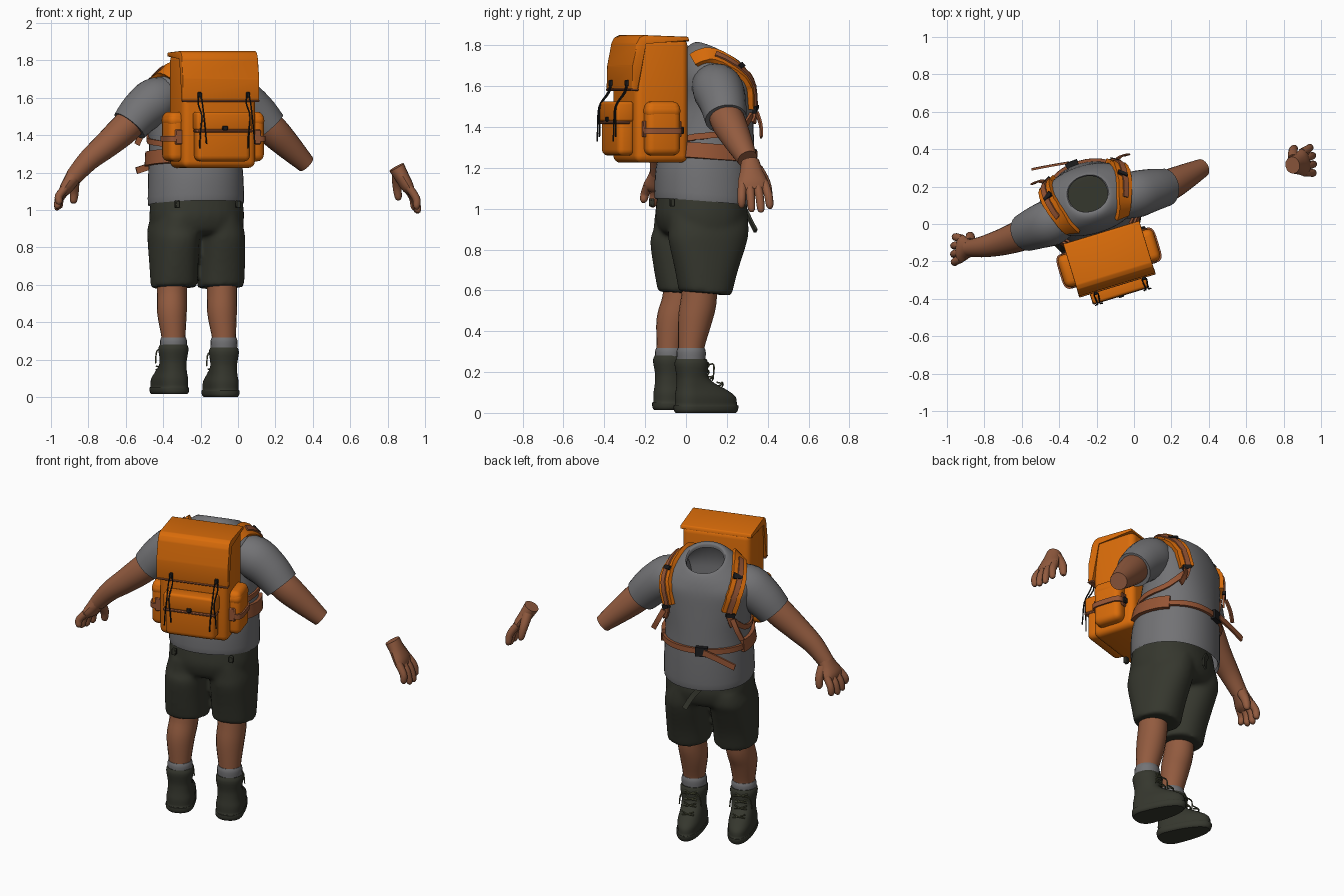
import bpy, bmesh, math
from mathutils import Vector, Matrix
from mathutils.bvhtree import BVHTree

if "Cube" in bpy.data.objects:
    bpy.data.objects.remove(bpy.data.objects["Cube"])

# Body frame: u = wearer's right-left, v = forward, turned 17 degrees
M = Matrix.Translation((-0.225, 0.09, 0)) @ Matrix.Rotation(math.radians(17), 4, 'Z')
MI = M.inverted()


def mat(name, r, g, b):
    m = bpy.data.materials.new(name)
    m.diffuse_color = (r, g, b, 1)
    m.use_nodes = True
    m.node_tree.nodes["Principled BSDF"].inputs["Base Color"].default_value = m.diffuse_color
    return m


ORANGE = mat("orange fabric", 0.70, 0.15, 0.003)
GREY = mat("grey cloth", 0.17, 0.17, 0.178)
SKIN = mat("skin", 0.29, 0.105, 0.05)
GREEN = mat("dark olive", 0.036, 0.038, 0.027)
BROWN = mat("brown strap", 0.30, 0.09, 0.035)
BLACK = mat("black plastic", 0.012, 0.012, 0.013)
LACE = mat("lace olive", 0.09, 0.095, 0.05)


def finish(name, bm, material, world=False):
    bmesh.ops.recalc_face_normals(bm, faces=bm.faces)
    if not world:
        bm.transform(M)
    me = bpy.data.meshes.new(name)
    bm.to_mesh(me)
    bm.free()
    me.materials.append(material)
    o = bpy.data.objects.new(name, me)
    bpy.context.collection.objects.link(o)
    return o


def smooth(rows, n=4):
    # Catmull-Rom interpolation of equal-length tuples
    out = []
    for i in range(len(rows) - 1):
        p0, p1, p2, p3 = rows[max(i - 1, 0)], rows[i], rows[i + 1], rows[min(i + 2, len(rows) - 1)]
        for k in range(n):
            t = k / n
            out.append(tuple(0.5 * (2 * b + (c - a) * t + (2 * a - 5 * b + 4 * c - d) * t * t
                       + (3 * b - a - 3 * c + d) * t ** 3) for a, b, c, d in zip(p0, p1, p2, p3)))
    return out + [tuple(rows[-1])]


def add_loft(bm, rings, caps=(True, True)):
    vs = [[bm.verts.new(p) for p in r] for r in rings]
    n = len(vs[0])
    for a, b in zip(vs, vs[1:]):
        for i in range(n):
            j = (i + 1) % n
            bm.faces.new((a[i], a[j], b[j], b[i]))
    if caps[0]:
        bm.faces.new(vs[0][::-1])
    if caps[1]:
        bm.faces.new(vs[-1])


def hring(cu, cv, z, a, back, front, k=0, e=2.0, n=32):
    # horizontal rounded ring; k tilts it downwards to the front
    r = []
    for i in range(n):
        t = 2 * math.pi * i / n
        c, s = math.cos(t), math.sin(t)
        u = math.copysign(abs(c) ** (2 / e), c) * a
        v = math.copysign(abs(s) ** (2 / e), s) * (front if s > 0 else back)
        r.append((cu + u, cv + v, z - k * v))
    return r


def tubes(name, paths, material, world=True, n=14, ref=(0, 0, 1), caps=(True, True)):
    # rows are x, y, z, radius across ref, radius along ref
    bm = bmesh.new()
    for rows in paths:
        rows = smooth([r if len(r) == 5 else (*r, r[3]) for r in rows])
        rings = []
        for i, q in enumerate(rows):
            t = (Vector(rows[min(i + 1, len(rows) - 1)][:3]) - Vector(rows[max(i - 1, 0)][:3])).normalized()
            s = Vector(ref).cross(t)
            s = s.normalized() if s.length > 1e-3 else Vector((1, 0, 0))
            w = t.cross(s)
            rings.append([Vector(q[:3]) + s * q[3] * math.cos(a) + w * q[4] * math.sin(a)
                          for a in [2 * math.pi * j / n for j in range(n)]])
        add_loft(bm, rings, caps)
    return finish(name, bm, material, world)


def box(name, u, v, z, material, bevel=0.01, seg=3):
    bm = bmesh.new()
    bmesh.ops.create_cube(bm, size=1)
    for p in bm.verts:
        p.co = Vector([(r[0] + r[1]) / 2 + c * (r[1] - r[0]) for c, r in zip(p.co, (u, v, z))])
    bmesh.ops.bevel(bm, geom=bm.edges[:], offset=bevel, segments=seg, profile=0.5, affect='EDGES')
    return finish(name, bm, material)


# Shirt body with open, forward-tilted neck: z, half width, half depth, v centre, tilt
body = [(1.05, .245, .228, 0, .08), (1.04, .256, .24, 0, .08), (1.2, .252, .238, .005, .03), (1.35, .243, .213, .025, 0),
        (1.5, .258, .186, .045, .05), (1.62, .272, .182, .042, .15), (1.70, .21, .16, .05, .3),
        (1.75, .145, .127, .065, .45), (1.764, .112, .10, .074, .5), (1.742, .105, .094, .074, .5)]
bm = bmesh.new()
add_loft(bm, [hring(0, vc, z, a, b, b, k, 2.15, 40) for z, a, b, vc, k in smooth(body)], (False, False))
shirt = finish("shirt_body", bm, GREY)

# Sleeves
sleeves = tubes("shirt_sleeves", [
    [(-.36, .04, 1.61, .1), (-.44, .01, 1.585, .124), (-.52, -.02, 1.52, .115), (-.58, -.045, 1.45, .102)],
    [(-.09, .12, 1.61, .1), (0, .155, 1.585, .124), (.09, .18, 1.52, .115), (.165, .195, 1.44, .102)]], GREY, n=24)

# Arms: right one stops at the wrist, its hand floats further out
tubes("arm_left", [[(-.5, -.02, 1.54, .08), (-.6, -.06, 1.44, .083), (-.7, -.095, 1.35, .072),
                    (-.8, -.12, 1.265, .058), (-.88, -.13, 1.175, .046)]], SKIN, n=20)
tubes("arm_right", [[(.08, .165, 1.53, .08), (.18, .205, 1.43, .084), (.26, .245, 1.35, .073),
                     (.365, .3, 1.245, .05)]], SKIN, n=20)


def hand(name, wrist, tip, thumb):
    w, d = Vector(wrist), Vector(tip) - Vector(wrist)
    s = Vector(thumb)
    s = (s - d * s.dot(d) / d.length_squared).normalized()
    inward = d.cross(s).normalized()
    if inward.z > 0:
        inward = -inward

    def pt(f, side, drop, r, r2=None):
        return (*(w + d * f + s * side + inward * drop), r, r2 or r)
    # palm, four fingers and thumb
    paths = [[pt(-.02, 0, 0, .046, .044), pt(.2, 0, 0, .058, .039), pt(.45, 0, 0, .076, .034), pt(.6, 0, 0, .066, .02)]]
    for i in range(4):
        a, b = .055 - .036 * i, .07 - .046 * i
        l = (.97, 1.04, 1.02, .92)[i]
        paths.append([pt(.45, a, 0, .022), pt(.72, b * .95, -.004, .021), pt(l - .06, b, .014, .018), pt(l, b, .022, .007)])
    paths.append([pt(.12, .03, .01, .03), pt(.36, .068, .04, .025), pt(.58, .08, .062, .019), pt(.64, .081, .068, .008)])
    return tubes(name, paths, SKIN, n=12, ref=inward)


hand("hand_left", (-.875, -.128, 1.185), (-.98, -.14, 1.02), (.12, 1, 0))
hand("hand_right", (.85, .315, 1.225), (.975, .345, 1.0), (-.12, 1, 0))

# Shorts: hips and two legs, melted together
bm = bmesh.new()
add_loft(bm, [hring(0, -.015, z, a, b, b, 0, 2.3) for z, a, b in
              smooth([(.865, .2, .13), (.885, .24, .19), (.96, .252, .217), (1.03, .247, .212), (1.1, .235, .2)])])
for sx, dv in ((-1, -.025), (1, 0)):
    add_loft(bm, [hring(sx * u - .006, v + dv * w, z, a, b, b, k, 2.3) for u, v, z, a, b, k, w in
                  smooth([(.134, -.035, .585, .122, .128, .08, 1),
                          (.134, -.03, .7, .125, .155, .05, 1), (.130, -.02, .84, .128, .195, 0, .6),
                          (.124, -.015, .9, .127, .2, 0, 0), (.11, -.015, .97, .12, .2, 0, 0)])])
shorts = finish("shorts", bm, GREEN)
r = shorts.modifiers.new("melt", 'REMESH')
r.mode, r.voxel_size, r.use_smooth_shade = 'VOXEL', .012, True
s = shorts.modifiers.new("soften", 'SMOOTH')
s.factor, s.iterations = .5, 10
for a in (-.17, .17):
    box("belt_loop", (a - .013, a + .013), (-.228, -.205), (1.01, 1.05), GREEN, .004, 1)

# Legs, socks and boots: ankle x, y, knee x, y, lift, foot turn
for side, x, y, kx, ky, lift, turn in (("left", -.345, -.08, -.353, -.03, .015, 7), ("right", -.075, .025, -.085, .062, 0, 4)):
    tubes("leg_" + side, [[(x, y, .25, .062), (x, y, .32, .064), (kx, y + .018, .45, .079, .083),
                           (kx, ky, .55, .08, .088), (kx, ky + .01, .68, .078, .08)]],
          SKIN, n=20, ref=(0, 1, 0))
    tubes("sock_" + side, [[(x, y, .24, .069), (x, y, .295, .072), (x, y, .318, .066)]], GREY, n=20, ref=(0, 1, 0))
    F = MI @ Matrix.Translation((x, y, lift)) @ Matrix.Rotation(math.radians(17 + turn), 4, 'Z')
    bm = bmesh.new()
    rows = [(0, .07, .075, .232), (.012, .079, .083, .242), (.035, .08, .084, .245), (.04, .075, .078, .238),
            (.08, .076, .078, .23), (.115, .07, .073, .18), (.145, .068, .07, .12), (.18, .069, .07, .083),
            (.24, .078, .08, .082), (.265, .07, .072, .074)]
    add_loft(bm, [[F @ Vector(p) for p in hring(0, 0, z, a, b, f, 0, 2.25)] for z, a, b, f in smooth(rows, 3)])
    finish("boot_" + side, bm, GREEN)
    # crossed laces up the front and a bow
    laces = []
    for z, v in ((.13, .162), (.16, .11), (.19, .088), (.225, .088)):
        for m in (-1, 1):
            laces.append([(-.035 * m, v - .012, z), (0, v + .004, z + .012), (.035 * m, v - .014, z + .02)])
    for m in (-1, 1):
        laces.append([(0, .09, .235), (.05 * m, .1, .235), (.065 * m, .09, .165)])
    tubes("laces_" + side, [[(*(F @ Vector(p)), .004) for p in l] for l in laces], LACE, world=False, n=6)

# Surface that the straps lie on
verts, faces = [], []
for o in (shirt, sleeves):
    base = len(verts)
    verts += [v.co.copy() for v in o.data.vertices]
    faces += [[base + i for i in p.vertices] for p in o.data.polygons]
TREE = BVHTree.FromPolygons(verts, faces)
CORE = M @ Vector((0, .03, 1.4))


def ribbon(name, path, w, th, material, wrap=True, lift=.0, normal=(0, 1, 0)):
    pts = [M @ Vector(p) for p in smooth(path, 6)]
    nrm = [M.to_3x3() @ Vector(normal)] * len(pts)
    if wrap:
        for i, p in enumerate(pts):
            loc, n, _, _ = TREE.find_nearest(p)
            n = n if n.dot(loc - CORE) > 0 else -n
            pts[i], nrm[i] = loc + n * lift, n
    rings = []
    for i, p in enumerate(pts):
        t = (pts[min(i + 1, len(pts) - 1)] - pts[max(i - 1, 0)]).normalized()
        s = t.cross(nrm[i]).normalized() * w / 2
        n = nrm[i] * th
        rings.append([p - s - n * .5, p + s - n * .5, p + s + n, p - s + n])
    bm = bmesh.new()
    add_loft(bm, rings)
    return finish(name, bm, material, True)


# Shoulder straps, webbing under the arms and buckles
for sx, side in ((-1, "left"), (1, "right")):
    ribbon("shoulder_strap_" + side, [(sx * .15, -.12, 1.74), (sx * .185, -.01, 1.76), (sx * .22, .1, 1.71),
           (sx * .225, .2, 1.62), (sx * .205, .24, 1.5)], .085, .02, ORANGE)
    ribbon("strap_webbing_" + side, [(sx * .19, .0, 1.76), (sx * .22, .1, 1.71), (sx * .225, .2, 1.62), (sx * .205, .24, 1.5),
           (sx * .21, .2, 1.42)], .032, .008, BROWN, lift=.02)
    ribbon("under_arm_strap_" + side, [(sx * .2, .2, 1.46), (sx * .25, .1, 1.38), (sx * .27, -.05, 1.36),
           (sx * .22, -.2, 1.36)], .03, .012, BROWN)
    ribbon("strap_tail_" + side, [(sx * .205, .205, 1.47), (sx * .235, .215, 1.41), (sx * .265, .21, 1.35)],
           .03, .006, BROWN, False)
    for v, z in ((.12, 1.70), (.23, 1.49)):
        ribbon("strap_buckle_" + side, [(sx * .21, v, z + .012), (sx * .21, v + .01, z - .012)], .052, .013, BLACK, lift=.02)
    # padded hip wings of the waist belt
    ribbon("hip_pad_" + side, [(sx * .2, -.16, 1.29), (sx * .27, -.02, 1.28), (sx * .24, .12, 1.27)], .075, .022, BROWN)

# Waist belt, buckle and loose tail
ribbon("waist_belt", [(.25 * math.sin(a), .24 * math.cos(a), 1.265) for a in [math.radians(d) for d in range(-120, 121, 20)]],
       .032, .016, BROWN)
ribbon("waist_buckle", [(-.07, .25, 1.265), (.0, .25, 1.265)], .055, .028, BLACK)
ribbon("waist_belt_tail", [(-.05, .262, 1.265), (-.15, .275, 1.24), (-.245, .285, 1.21)], .035, .008, BROWN, False)
ribbon("shorts_belt_tail", [(-.02, .2, 1.02), (.03, .215, .96), (.07, .24, .89)], .03, .008, GREEN, False)

# Backpack body
box("pack_body", (-.197, .212), (-.415, -.143), (1.225, 1.835), ORANGE, .035, 4)

# Lid: bent profile across the pack
bm = bmesh.new()
prof = [(-.44, 1.585), (-.435, 1.7), (-.415, 1.81), (-.40, 1.838), (-.375, 1.85), (-.15, 1.842),
        (-.142, 1.82), (-.37, 1.812), (-.405, 1.585)]
add_loft(bm, [[(u, v, z) for v, z in prof] for u in (-.205, .221)])
bmesh.ops.bevel(bm, geom=bm.edges[:], offset=.005, segments=2, profile=.5, affect='EDGES')
finish("pack_lid", bm, ORANGE)
box("lid_trim", (-.206, .222), (-.443, -.404), (1.577, 1.589), BROWN, .004, 1)

# Front pocket with flap, trim and clasp
box("front_pocket", (-.14, .16), (-.49, -.40), (1.26, 1.51), ORANGE, .03, 4)
box("front_pocket_flap", (-.146, .166), (-.498, -.41), (1.425, 1.525), ORANGE, .015)
box("front_pocket_trim", (-.147, .167), (-.501, -.43), (1.415, 1.43), BROWN, .005, 1)
box("front_pocket_clasp", (-.005, .025), (-.508, -.49), (1.425, 1.45), BLACK, .004, 1)

# Side pockets with webbing bands
for sx, e, side in ((-1, -.197, "left"), (1, .212, "right")):
    u = sorted((e - sx * .03, e + sx * .062))
    box("side_pocket_" + side, u, (-.375, -.2), (1.26, 1.525), ORANGE, .035, 4)
    box("side_pocket_rim_" + side, (u[0] - .002, u[1] + .002), (-.377, -.198), (1.44, 1.515), ORANGE, .034, 4)
    for v in (-.385, -.205):
        box("pocket_side_band_" + side, sorted((e - sx * .01, e + sx * .035)), (v, v + .015), (1.35, 1.43), BROWN, .005, 1)
    bm = bmesh.new()
    add_loft(bm, [hring(e + sx * .016, -.2875, z, .056, .097, .097, 0, 4) for z in (1.365, 1.395)])
    finish("side_pocket_band_" + side, bm, BROWN)
    box("side_pocket_buckle_" + side, sorted((e, e + sx * .03)), (-.2, -.178), (1.365, 1.4), BLACK, .004, 1)

# Draw cords with toggles hanging from the lid
cords = []
for u in (-.115, .155):
    for d in (-.012, .012):
        cords.append([(u + d * .3, -.445, 1.62, .004), (u + d, -.455, 1.57, .004), (u + d * .5, -.502, 1.5, .004),
                      (u + d * 1.3, -.506, 1.4, .004), (u + d * 1.6, -.508, 1.34 + d, .004)])
    box("cord_toggle", (u - .01, u + .01), (-.455, -.435), (1.6, 1.63), BLACK, .004, 1)
tubes("draw_cords", cords, BLACK, world=False, n=6, ref=(1, 0, 0))

# Smooth shading that keeps hard edges
bpy.ops.object.select_all(action='DESELECT')
for o in bpy.context.collection.objects:
    o.select_set(True)
bpy.context.view_layer.objects.active = shirt
bpy.ops.object.shade_smooth_by_angle(angle=math.radians(40))
